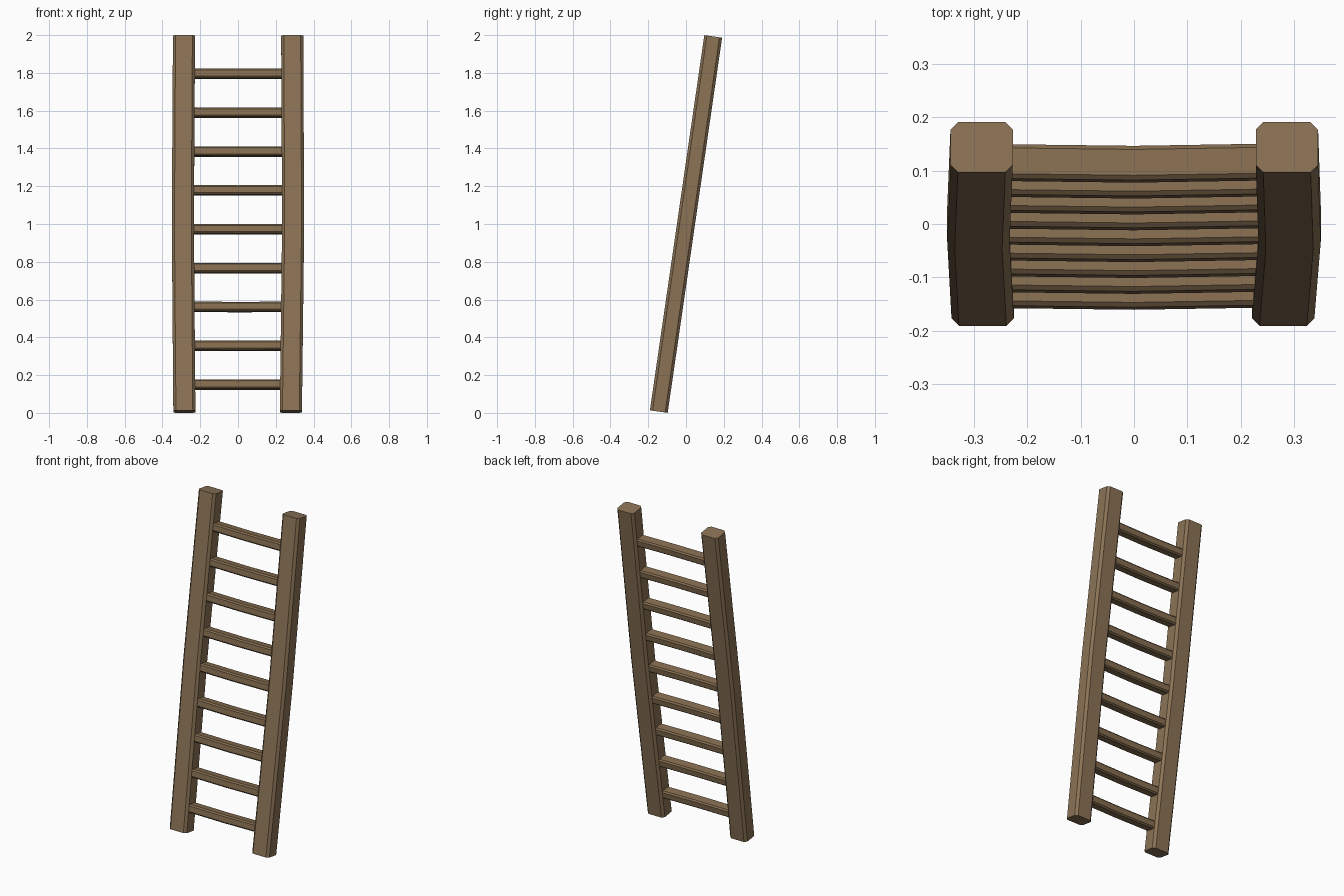
import bpy, bmesh, math
from mathutils import Vector, Matrix

if "Cube" in bpy.data.objects:
    bpy.data.objects.remove(bpy.data.objects["Cube"], do_unlink=True)

LEAN = Matrix.Translation((0, 0, 1)) @ Matrix.Rotation(math.radians(-8.25), 4, "X")
LENGTH = 2.007


def make_material(name, color):
    mat = bpy.data.materials.new(name)
    mat.use_nodes = True
    mat.diffuse_color = (*color, 1)
    mat.node_tree.nodes["Principled BSDF"].inputs["Base Color"].default_value = (*color, 1)
    return mat


def chamfered_section(width, height, cut):
    """Eight-sided outline of a beam with trimmed corners."""
    a, b = width / 2, height / 2
    return [(a, b - cut), (a - cut, b), (cut - a, b), (-a, b - cut),
            (-a, cut - b), (cut - a, -b), (a - cut, -b), (a, cut - b)]


def beam(name, section, path, u, v, mat):
    """Loft a section, spanned by axes u and v, along a gently bent path."""
    bm = bmesh.new()
    rings = [[bm.verts.new(Vector(p) + u * s + v * t) for s, t in section] for p in path]
    n = len(section)
    for low, high in zip(rings, rings[1:]):
        for i in range(n):
            j = (i + 1) % n
            bm.faces.new((low[i], low[j], high[j], high[i]))
    bm.faces.new(rings[0][::-1])
    bm.faces.new(rings[-1])
    bmesh.ops.recalc_face_normals(bm, faces=bm.faces)
    bm.transform(LEAN)
    mesh = bpy.data.meshes.new(name)
    bm.to_mesh(mesh)
    bm.free()
    mesh.materials.append(mat)
    obj = bpy.data.objects.new(name, mesh)
    bpy.context.collection.objects.link(obj)


X, Y, Z = Vector((1, 0, 0)), Vector((0, 1, 0)), Vector((0, 0, 1))
rail_wood = make_material("rail wood", (0.258, 0.171, 0.091))
rung_wood = make_material("rung wood", (0.238, 0.155, 0.080))

# Side rails, slightly bowed outward at mid height
rail_section = chamfered_section(0.117, 0.095, 0.014)
for name, xs in (("right_rail", (-0.284, -0.292, -0.286)),
                 ("left_rail", (0.280, 0.292, 0.287))):
    path = [(x, 0, LENGTH * (k - 1) / 2) for k, x in enumerate(xs)]
    beam(name, rail_section, path, X, Y, rail_wood)

# Rungs, with a faint sag in the middle
rung_section = chamfered_section(0.065, 0.049, 0.008)
for i in range(9):
    z = -0.028 + (i - 4) * 0.2078
    path = [(-0.25, 0, z), (0, -0.003, z - 0.001), (0.25, 0.001, z)]
    beam(f"rung_{i + 1}", rung_section, path, Y, Z, rung_wood)
